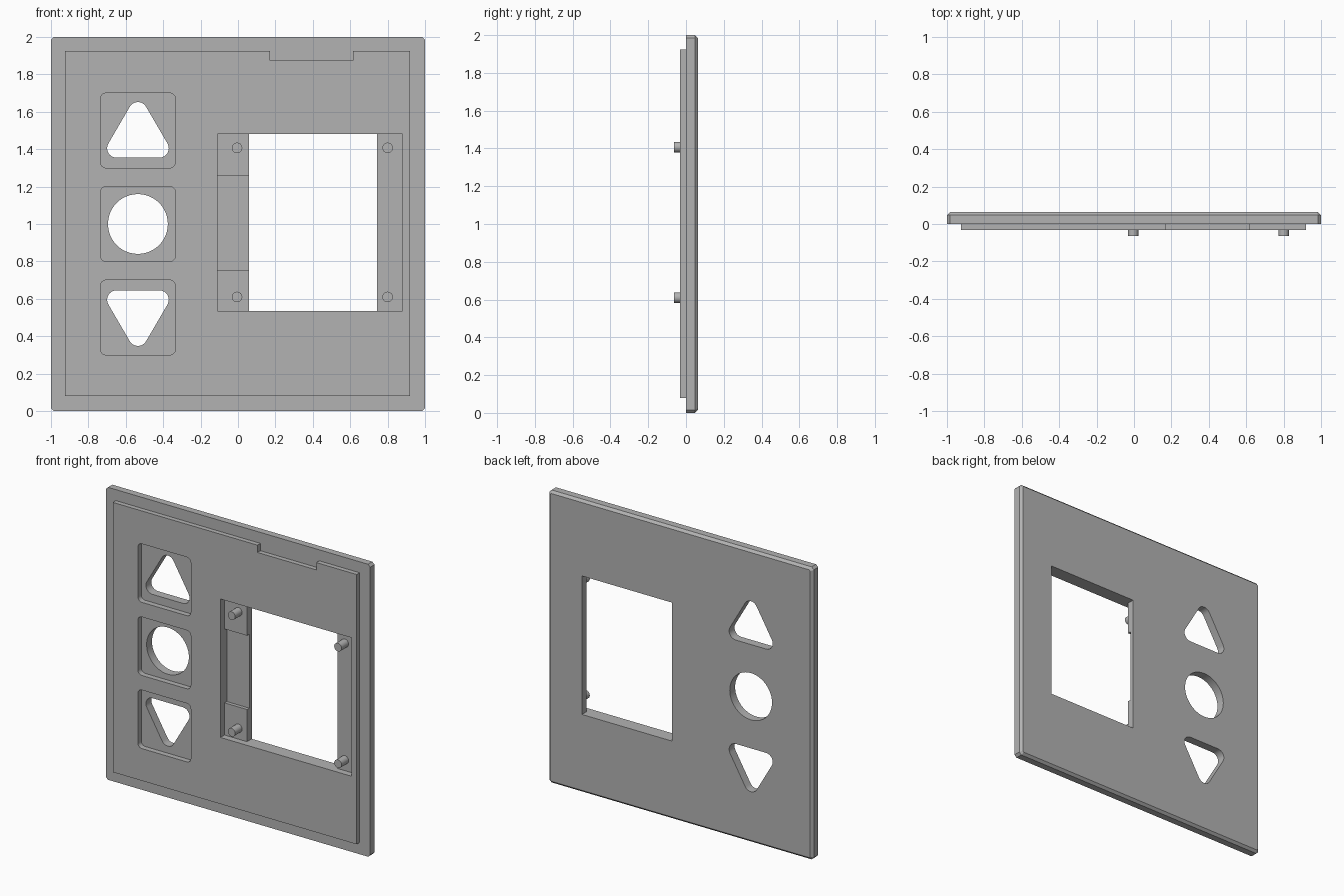
import bpy, bmesh, math

if "Cube" in bpy.data.objects:
    bpy.data.objects.remove(bpy.data.objects["Cube"])

grey = bpy.data.materials.new("plain grey")
grey.diffuse_color = (0.45, 0.45, 0.45, 1)
grey.use_nodes = True
grey.node_tree.nodes["Principled BSDF"].inputs["Base Color"].default_value = grey.diffuse_color


def loft(name, rings):
    """Solid through matching (y, [(x, z), ...]) outlines."""
    bm = bmesh.new()
    loops = [[bm.verts.new((x, y, z)) for x, z in pts] for y, pts in rings]
    for a, b in zip(loops, loops[1:]):
        for i in range(len(a)):
            j = (i + 1) % len(a)
            bm.faces.new((a[i], a[j], b[j], b[i]))
    bm.faces.new(loops[0])
    bm.faces.new(loops[-1])
    bmesh.ops.recalc_face_normals(bm, faces=bm.faces)
    me = bpy.data.meshes.new(name)
    bm.to_mesh(me)
    bm.free()
    me.materials.append(grey)
    ob = bpy.data.objects.new(name, me)
    bpy.context.collection.objects.link(ob)
    return ob


def prism(name, pts, y0, y1):
    return loft(name, [(y0, pts), (y1, pts)])


def box(x0, x1, z0, z1):
    return [(x0, z0), (x1, z0), (x1, z1), (x0, z1)]


def circle(cx, cz, r, n=48):
    return [(cx + r * math.cos(2 * math.pi * i / n),
             cz + r * math.sin(2 * math.pi * i / n)) for i in range(n)]


def rounded(centres, r, n=8):
    """Counter-clockwise polygon of arc centres grown by radius r."""
    pts, m = [], len(centres)
    for i, (cx, cz) in enumerate(centres):
        px, pz = centres[i - 1]
        qx, qz = centres[(i + 1) % m]
        a = math.atan2(cz - pz, cx - px) - math.pi / 2
        b = math.atan2(qz - cz, qx - cx) - math.pi / 2
        turn = (b - a) % (2 * math.pi)
        pts += [(cx + r * math.cos(a + turn * k / n),
                 cz + r * math.sin(a + turn * k / n)) for k in range(n + 1)]
    return pts


def chamfered(h, c):
    """Square of half size h with cut corners, centred on z = 1."""
    k = h - c
    return [(x, z + 1) for x, z in ((-k, -h), (k, -h), (h, -k), (h, k),
                                    (k, h), (-k, h), (-h, k), (-h, -k))]


def combine(target, tool, op):
    mod = target.modifiers.new(op, 'BOOLEAN')
    mod.operation = op
    mod.solver = 'EXACT'
    mod.object = tool
    bpy.context.view_layer.objects.active = target
    bpy.ops.object.modifier_apply(modifier=mod.name)
    bpy.data.objects.remove(tool)


# Cover plate with chamfered back edge
plate = loft("cover_plate", [(0, chamfered(1, 0.016)), (0.047, chamfered(1, 0.016)),
                             (0.063, chamfered(0.984, 0.008))])

# Raised inner panel with a notch in its top edge
panel = prism("inner_panel", [(-0.925, 0.08), (0.92, 0.08), (0.92, 1.925), (0.615, 1.925),
                              (0.615, 1.875), (0.17, 1.875), (0.17, 1.925),
                              (-0.925, 1.925)], -0.032, 0.02)
combine(plate, panel, 'UNION')

# Button pockets and their openings
bx = -0.535
triangle = [(bx - 0.115, 1.405), (bx + 0.115, 1.405), (bx, 1.602)]
flipped = [(x, 2 - z) for x, z in reversed(triangle)]
openings = [(1.5, rounded(triangle, 0.05)), (1.0, circle(bx, 1.0, 0.16)),
            (0.5, rounded(flipped, 0.05))]
for cz, shape in openings:
    pocket = rounded(box(bx - 0.17, bx + 0.17, cz - 0.17, cz + 0.17), 0.03)
    combine(plate, prism("pocket_cutter", pocket, -0.1, 0.005), 'DIFFERENCE')
    combine(plate, prism("opening_cutter", shape, -0.1, 0.1), 'DIFFERENCE')

# Screen pocket, side recess and window
for pts, depth in ((box(-0.11, 0.88, 0.535, 1.482), 0.012),
                   (box(-0.11, 0.3, 0.755, 1.26), 0.036),
                   (box(0.06, 0.743, 0.535, 1.482), 0.1)):
    combine(plate, prism("screen_cutter", pts, -0.1, depth), 'DIFFERENCE')

# Mounting pegs on the screen ledges
parts = [plate]
for x in (-0.005, 0.80):
    for z in (0.61, 1.407):
        parts.append(prism("mounting_peg", circle(x, z, 0.028, 32), -0.063, 0.014))

for ob in parts:
    bpy.ops.object.select_all(action='DESELECT')
    ob.select_set(True)
    bpy.context.view_layer.objects.active = ob
    bpy.ops.object.shade_smooth_by_angle(angle=math.radians(25))
